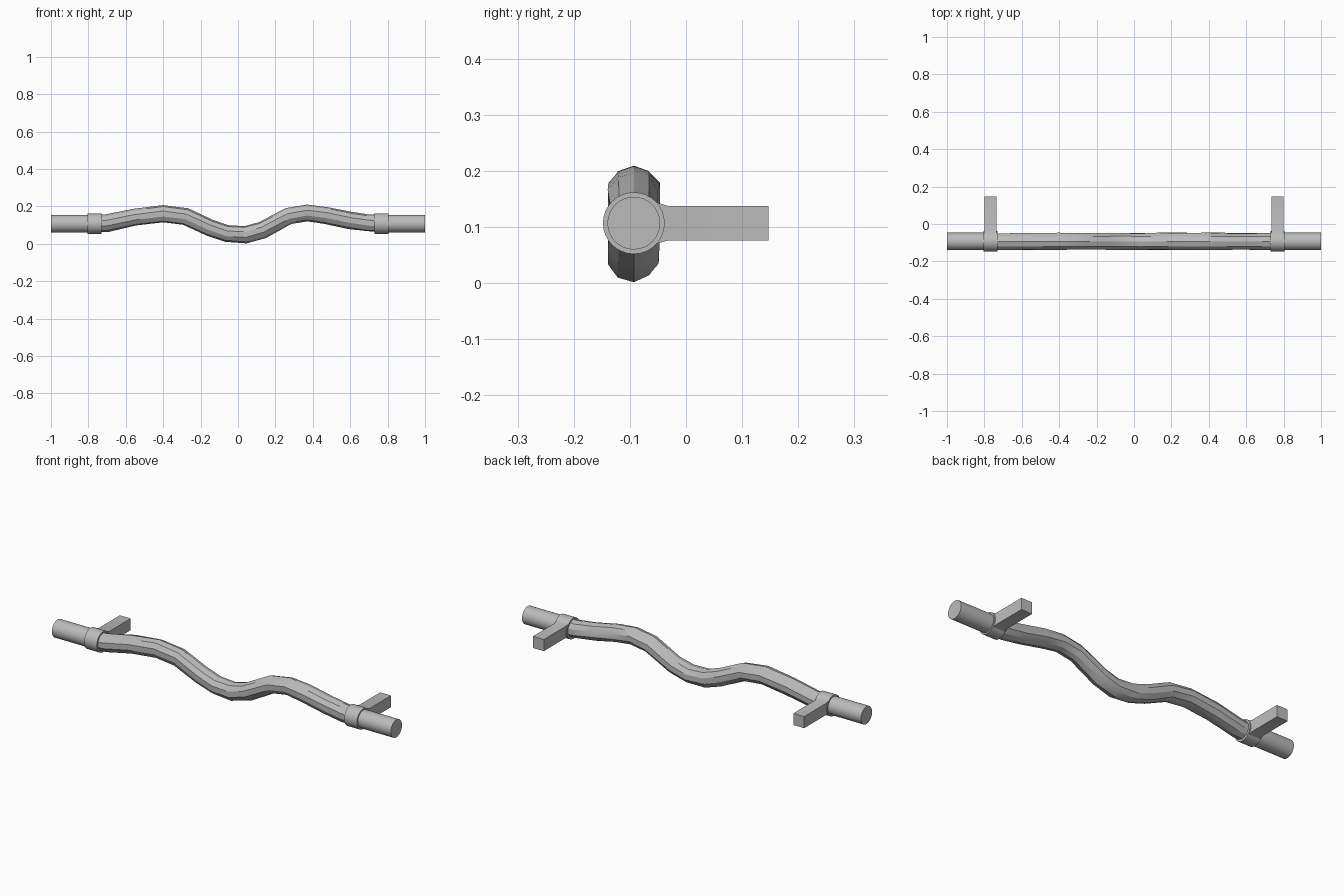
import bpy, bmesh, math, random
from mathutils import Vector

if "Cube" in bpy.data.objects:
    bpy.data.objects.remove(bpy.data.objects["Cube"], do_unlink=True)
random.seed(4)
Y, Z = -0.093, 0.107  # bar axis

grey = bpy.data.materials.new("matte grey")
grey.use_nodes = True
colour = (0.5, 0.5, 0.5, 1)
grey.diffuse_color = colour
grey.node_tree.nodes["Principled BSDF"].inputs["Base Color"].default_value = colour


def finish(name, bm, angle=30):
    bmesh.ops.recalc_face_normals(bm, faces=bm.faces)
    mesh = bpy.data.meshes.new(name)
    bm.to_mesh(mesh)
    bm.free()
    mesh.materials.append(grey)
    ob = bpy.data.objects.new(name, mesh)
    bpy.context.collection.objects.link(ob)
    bpy.ops.object.select_all(action='DESELECT')
    ob.select_set(True)
    bpy.context.view_layer.objects.active = ob
    bpy.ops.object.shade_smooth_by_angle(angle=math.radians(angle))


def loft(name, rings, angle=30):
    """Skin a list of point rings and cap both ends."""
    bm = bmesh.new()
    loops = [[bm.verts.new(p) for p in ring] for ring in rings]
    n = len(loops[0])
    for a, b in zip(loops, loops[1:]):
        for i in range(n):
            j = (i + 1) % n
            bm.faces.new((a[i], a[j], b[j], b[i]))
    bm.faces.new(loops[0])
    bm.faces.new(loops[-1])
    finish(name, bm, angle)


def circle(x, radius, n=32):
    return [(x, Y + radius * math.sin(t), Z + radius * math.cos(t))
            for t in (math.tau * i / n for i in range(n))]


def rectangle(x, y, half_x, half_z):
    return [(x + sx * half_x, y, Z + sz * half_z)
            for sx, sz in ((-1, -1), (1, -1), (1, 1), (-1, 1))]


# Gnarled wavy grip: ten-sided tube along an undulating path
keys = [(-0.78, 0.107), (-0.7, 0.111), (-0.55, 0.142), (-0.4, 0.16), (-0.28, 0.145),
        (-0.15, 0.085), (-0.06, 0.054), (0.04, 0.049), (0.13, 0.075), (0.27, 0.147),
        (0.37, 0.164), (0.47, 0.152), (0.6, 0.126), (0.7, 0.111), (0.78, 0.107)]
path = [Vector((x, Y, z)) for x, z in keys]
rings = []
for k, p in enumerate(path):
    d = (path[min(k + 1, len(path) - 1)] - path[max(k - 1, 0)]).normalized()
    up = Vector((-d.z, 0, d.x))
    ring = []
    for i in range(10):
        t = math.tau * i / 10
        r = 0.047 + random.uniform(-0.003, 0.002)
        ring.append(p + up * r * math.cos(t) + Vector((0, r * math.sin(t), 0)))
    rings.append(ring)
loft("wavy_grip", rings, 28)

# Straight ends, collars and wall arms on both sides
for side, s in (("left", 1), ("right", -1)):
    loft(side + "_bar_end", [circle(s * 0.74, 0.047), circle(s, 0.047)])
    loft(side + "_collar", [circle(s * 0.73, 0.055), circle(s * 0.805, 0.055)])
    x = s * 0.768
    loft(side + "_wall_arm", [rectangle(x, Y + 0.03, 0.036, 0.04),
                              rectangle(x, Y + 0.06, 0.032, 0.031),
                              rectangle(x, 0.147, 0.032, 0.031)])
